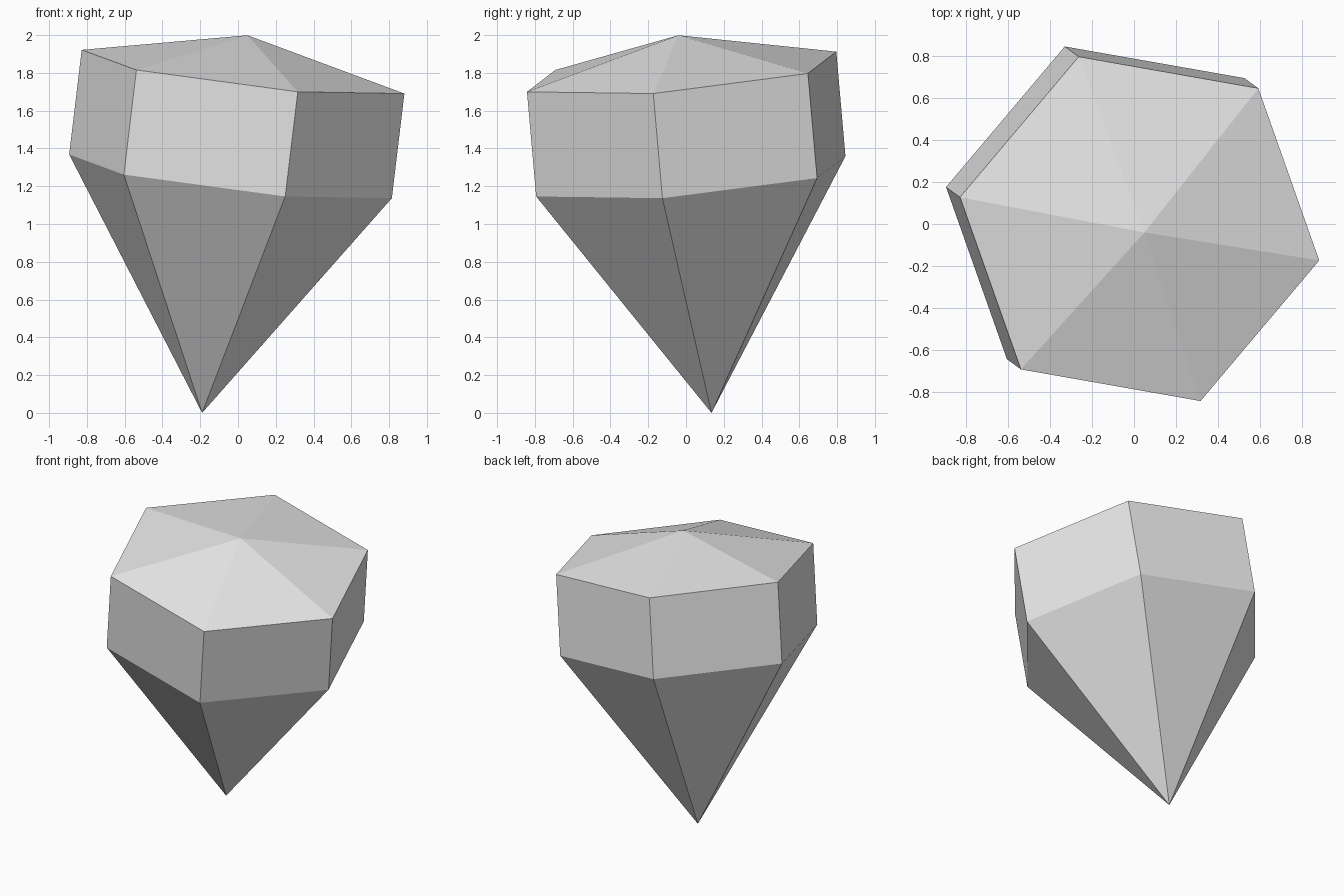
import bpy
import bmesh
from math import cos, sin, tau
from mathutils import Vector, Matrix

cube = bpy.data.objects.get("Cube")
if cube:
    bpy.data.objects.remove(cube, do_unlink=True)

SIDES = 6
RADIUS = 0.875
PAVILION, GIRDLE, CROWN = 1.266, 0.56, 0.195   # heights along the gem's axis
TIP = Vector((-0.19, 0.135, 0.0))

# Single pale grey material
grey = bpy.data.materials.new("pale_grey")
grey.use_nodes = True
colour = (0.8, 0.8, 0.8, 1.0)
grey.diffuse_color = colour
grey.node_tree.nodes["Principled BSDF"].inputs["Base Color"].default_value = colour

# Leaning frame: axis from tip to apex, first corner to the left
axis = Vector((0.24, -0.175, 2.0)).normalized()
corner = Vector((0.853, -0.15, -0.117))
corner = (corner - axis * corner.dot(axis)).normalized()
side = axis.cross(corner)
lean = Matrix((corner, side, axis)).transposed().to_4x4()
lean.translation = TIP

bm = bmesh.new()


def ring(height):
    return [bm.verts.new((RADIUS * cos(tau * i / SIDES),
                          RADIUS * sin(tau * i / SIDES), height))
            for i in range(SIDES)]


# Pointed base, straight band and shallow faceted top
tip = bm.verts.new((0, 0, 0))
lower = ring(PAVILION)
upper = ring(PAVILION + GIRDLE)
apex = bm.verts.new((0, 0, PAVILION + GIRDLE + CROWN))
for i in range(SIDES):
    j = (i + 1) % SIDES
    bm.faces.new((tip, lower[j], lower[i]))
    bm.faces.new((lower[i], lower[j], upper[j], upper[i]))
    bm.faces.new((upper[i], upper[j], apex))

bm.transform(lean)
bmesh.ops.recalc_face_normals(bm, faces=bm.faces[:])
mesh = bpy.data.meshes.new("gem")
bm.to_mesh(mesh)
bm.free()
mesh.materials.append(grey)
bpy.context.collection.objects.link(bpy.data.objects.new("gem", mesh))
